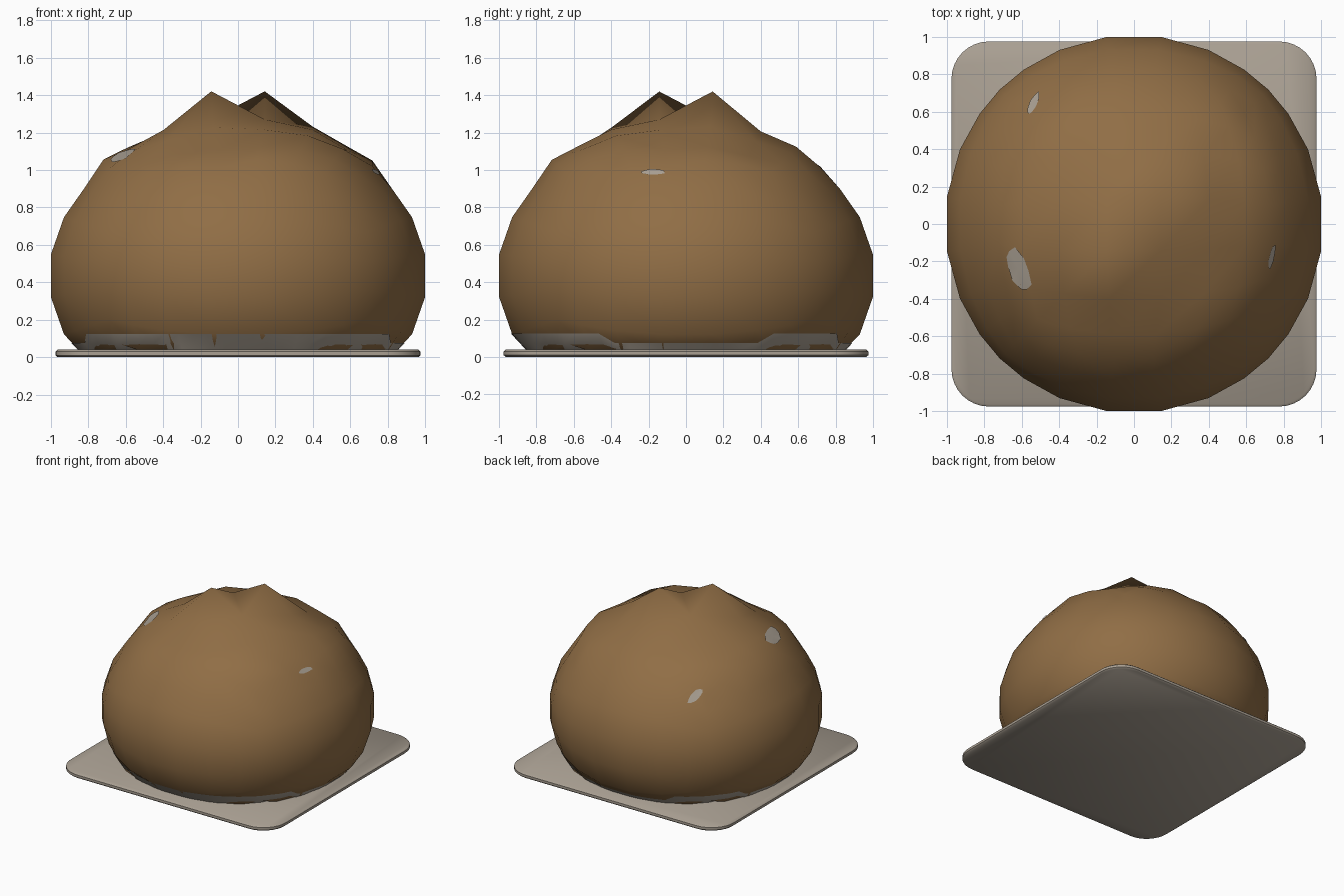
import bpy, bmesh, math, random
from mathutils import Vector
from mathutils.bvhtree import BVHTree

if "Cube" in bpy.data.objects:
    bpy.data.objects.remove(bpy.data.objects["Cube"])

random.seed(4)
R, CZ, SZ = 1.02, 0.435, 0.785


def material(name, col):
    m = bpy.data.materials.new(name)
    m.diffuse_color = (*col, 1)
    m.use_nodes = True
    m.node_tree.nodes["Principled BSDF"].inputs["Base Color"].default_value = m.diffuse_color
    return m


BROWN = material("crust brown", (0.28, 0.155, 0.06))
GREY = material("warm grey", (0.40, 0.35, 0.29))


def make(name, bm, mat, angle=60):
    bmesh.ops.recalc_face_normals(bm, faces=bm.faces)
    me = bpy.data.meshes.new(name)
    bm.to_mesh(me)
    bm.free()
    me.materials.append(mat)
    ob = bpy.data.objects.new(name, me)
    bpy.context.collection.objects.link(ob)
    bpy.ops.object.select_all(action='DESELECT')
    ob.select_set(True)
    bpy.context.view_layer.objects.active = ob
    bpy.ops.object.shade_smooth_by_angle(angle=math.radians(angle))
    return ob


# brown crust: seven-division cube sphere, squashed, with raised points on top
bm = bmesh.new()
bmesh.ops.create_cube(bm, size=2)
bmesh.ops.subdivide_edges(bm, edges=bm.edges[:], cuts=6, use_grid_fill=True)
low = []
for v in bm.verts:
    c = v.co.copy()
    n = c.normalized()
    top = c.z > 0.99
    s = 0.83 if top else SZ
    z = CZ + n.z * R * s
    if top and max(abs(c.x), abs(c.y)) < 0.2:
        if c.x * c.y > 0:
            z = 1.42
        else:
            z = 1.27
            low.append(v)
    elif top:
        z += random.uniform(-0.02, 0.03)
    v.co = Vector((n.x * R, n.y * R, max(z, 0.012)))
bmesh.ops.connect_verts(bm, verts=low)
bm.normal_update()
tree = BVHTree.FromBMesh(bm)
make("crust", bm, BROWN, 80)

# grey inner band showing around the foot
bm = bmesh.new()
N = 72
rings = []
for k in range(3):
    ring = []
    for i in range(N):
        a = 2 * math.pi * i / N
        front = math.sin(a) < -0.5 or abs(math.sin(2 * a)) > 0.85
        h = 0.125 if front else 0.075
        z = 0.02 + (h - 0.02) * k / 2
        d = Vector((math.cos(a), math.sin(a), 0))
        hit = tree.ray_cast(d * 2 + Vector((0, 0, z)), -d)[0]
        ring.append(bm.verts.new(d * (hit.xy.length + 0.005) + Vector((0, 0, z))))
    rings.append(ring)
for a, b in zip(rings, rings[1:]):
    for i in range(N):
        j = (i + 1) % N
        bm.faces.new((a[i], a[j], b[j], b[i]))
make("foot_band", bm, GREY)


# grey spots where the filling shows through the crust
def spot(name, centre, width, height, tilt):
    d = (Vector(centre) - Vector((0, 0, CZ))).normalized()
    u = Vector((0, 0, 1)).cross(d).normalized()
    w = d.cross(u)
    bm = bmesh.new()

    def put(p, q):
        x = p * math.cos(tilt) - q * math.sin(tilt)
        y = p * math.sin(tilt) + q * math.cos(tilt)
        o = Vector((0, 0, CZ)) + d * 2 + u * x + w * y
        return bm.verts.new(tree.ray_cast(o, -d)[0] + d * 0.006)

    mid = put(0, 0)
    rim = []
    for i in range(10):
        a = 2 * math.pi * i / 10
        r = random.uniform(0.8, 1.1)
        rim.append(put(width * r * math.cos(a), height * r * math.sin(a)))
    for i in range(10):
        bm.faces.new((mid, rim[i], rim[(i + 1) % 10]))
    make(name, bm, GREY)


spot("spot_left", (-0.64, -0.25, 1.10), 0.13, 0.065, 0.1)
spot("spot_right", (0.72, -0.17, 0.98), 0.07, 0.02, 0)
spot("spot_back", (-0.53, 0.63, 0.90), 0.08, 0.03, 0.7)

# rounded square board
bm = bmesh.new()
H, CR, T = 0.975, 0.2, 0.04
loops = []
for z, inset in ((0, 0.012), (0.01, 0), (T - 0.01, 0), (T, 0.012)):
    loop = []
    for q, (sx, sy) in enumerate(((1, 1), (-1, 1), (-1, -1), (1, -1))):
        for i in range(9):
            a = math.pi / 2 * (q + i / 8)
            r = CR - inset
            loop.append(bm.verts.new((sx * (H - CR) + r * math.cos(a),
                                      sy * (H - CR) + r * math.sin(a), z)))
    loops.append(loop)
for a, b in zip(loops, loops[1:]):
    for i in range(len(a)):
        j = (i + 1) % len(a)
        bm.faces.new((a[i], a[j], b[j], b[i]))
bm.faces.new(loops[0][::-1])
bm.faces.new(loops[-1])
make("board", bm, GREY, 40)
